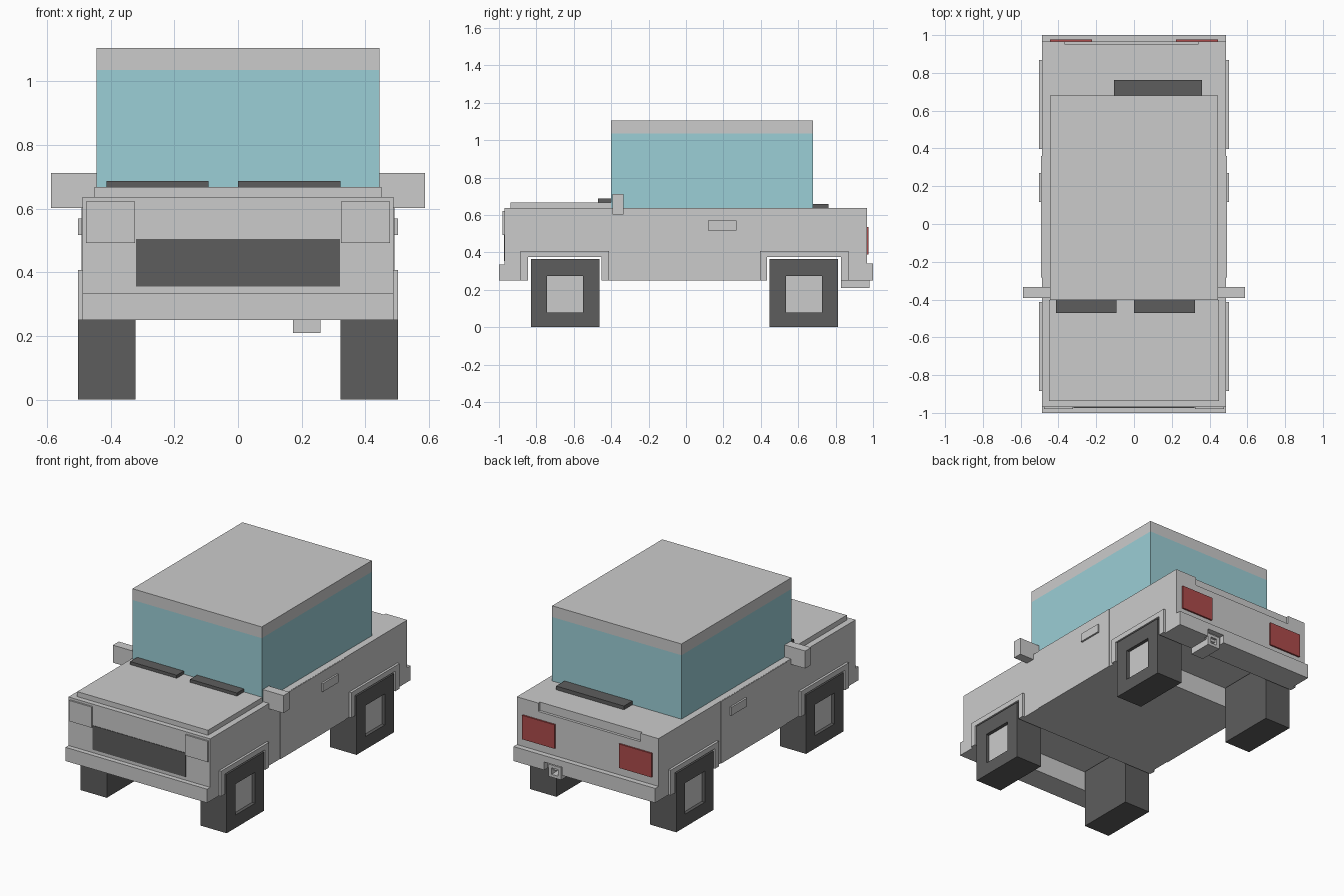
import bpy, bmesh

if "Cube" in bpy.data.objects:
    bpy.data.objects.remove(bpy.data.objects["Cube"])


def material(name, rgb):
    m = bpy.data.materials.new(name)
    m.diffuse_color = (*rgb, 1)
    m.use_nodes = True
    m.node_tree.nodes["Principled BSDF"].inputs["Base Color"].default_value = m.diffuse_color
    return m


DARK = material("dark_rubber", (0.11, 0.11, 0.11))
GLASS = material("blue_glass", (0.33, 0.62, 0.67))
RED = material("red_lens", (0.42, 0.07, 0.07))


def finish(name, bm, mat):
    bmesh.ops.recalc_face_normals(bm, faces=bm.faces)
    me = bpy.data.meshes.new(name)
    bm.to_mesh(me)
    bm.free()
    ob = bpy.data.objects.new(name, me)
    bpy.context.collection.objects.link(ob)
    if mat:
        me.materials.append(mat)
    return ob


def box(name, x, y, z, mat=None):
    """Box from (min, max) ranges."""
    bm = bmesh.new()
    bmesh.ops.create_cube(bm, size=1)
    for v in bm.verts:
        v.co = [r[0] if c < 0 else r[1] for c, r in zip(v.co, (x, y, z))]
    return finish(name, bm, mat)


def extrude(name, pts, axis, lo, hi, mat=None):
    """Closed profile pushed along x (points are y, z) or y (points are x, z)."""
    bm = bmesh.new()
    place = (lambda a, b: (lo, a, b)) if axis == 'x' else (lambda a, b: (a, lo, b))
    face = bm.faces.new([bm.verts.new(place(*p)) for p in pts])
    new = bmesh.ops.extrude_face_region(bm, geom=[face])['geom']
    step = (hi - lo, 0, 0) if axis == 'x' else (0, hi - lo, 0)
    bmesh.ops.translate(bm, vec=step, verts=[g for g in new if isinstance(g, bmesh.types.BMVert)])
    return finish(name, bm, mat)


def cut(ob, x, y, z):
    """Subtract a box from an object."""
    cutter = box("cutter", x, y, z)
    cutter.hide_render = True
    mod = ob.modifiers.new("cut", 'BOOLEAN')
    mod.operation, mod.solver, mod.object = 'DIFFERENCE', 'EXACT', cutter
    bpy.context.view_layer.objects.active = ob
    bpy.ops.object.modifier_apply(modifier=mod.name)
    bpy.data.objects.remove(cutter)


def sided(s, a, b):
    """x range on the right (s=1) or left (s=-1) side."""
    return (a, b) if s > 0 else (-b, -a)


W = 0.488                      # half width of body
FLOOR, DECK, WELL = 0.25, 0.637, 0.375
# name, wheel y, arch inner y, arch outer y
AXLES = [("front", (-0.83, -0.463), (-0.845, -0.452), (-0.884, -0.412)),
         ("rear", (0.447, 0.814), (0.432, 0.828), (0.396, 0.869))]

# body with wheel wells running across, and a notch above the tailgate
profile = [(-0.97, FLOOR)]
for _, _, (a, b), _ in AXLES:
    profile += [(a, FLOOR), (a, WELL), (b, WELL), (b, FLOOR)]
profile += [(0.967, FLOOR), (0.967, DECK), (-0.97, DECK)]
body = extrude("body", profile, 'x', -W, W)
cut(body, (-0.365, 0.34), (0.95, 1.1), (0.585, 0.8))

# bonnet, cabin glass and roof
box("bonnet", (-0.45, 0.45), (-0.938, -0.402), (DECK, 0.668))
box("cabin_glass", (-0.445, 0.445), (-0.402, 0.68), (DECK, 1.035), GLASS)
box("roof", (-0.445, 0.445), (-0.402, 0.68), (1.035, 1.105))

# bumpers, the rear one notched around the exhaust
box("front_bumper", (-W, W), (-1, -0.97), (FLOOR, 0.335))
extrude("rear_bumper", [(-W, FLOOR), (0.155, FLOOR), (0.155, 0.3), (0.276, 0.3), (0.276, FLOOR),
                        (W, FLOOR), (W, 0.34), (-W, 0.34)], 'y', 0.967, 1.0)

# square exhaust pipe
pipe = box("exhaust", (0.172, 0.259), (0.83, 0.982), (0.209, 0.285))
cut(pipe, (0.193, 0.238), (0.92, 1.1), (0.227, 0.267))

# grille and wipers
box("grille", (-0.32, 0.32), (-0.973, -0.96), (0.355, 0.505), DARK)
for i, x in enumerate([(-0.413, -0.092), (0.0, 0.322)]):
    box(f"front_wiper_{i + 1}", x, (-0.471, -0.402), (0.668, 0.687), DARK)
box("rear_wiper", (-0.107, 0.36), (0.68, 0.763), (DECK, 0.66), DARK)

# parts on both sides
for s, side in ((1, "right"), (-1, "left")):
    box(f"{side}_headlight", sided(s, 0.323, 0.477), (-0.98, -0.965), (0.493, 0.622))
    box(f"{side}_tail_light", sided(s, 0.222, 0.445), (0.96, 0.977), (0.388, 0.537), RED)
    box(f"{side}_mirror", sided(s, 0.445, 0.587), (-0.392, -0.334), (0.603, 0.712))
    box(f"{side}_door", sided(s, 0.47, 0.492), (-0.284, 0.36), (FLOOR, DECK - 0.001))
    box(f"{side}_door_handle", sided(s, 0.48, 0.503), (0.117, 0.27), (0.518, 0.57))
    for end, (w0, w1), (a, b), (c, d) in AXLES:
        extrude(f"{end}_{side}_arch", [(c, FLOOR), (a, FLOOR), (a, WELL), (b, WELL), (b, FLOOR),
                                       (d, FLOOR), (d, 0.407), (c, 0.407)],
                'x', s * 0.48, s * 0.503)
        # square tyre with a recessed hub
        mid = (w0 + w1) / 2
        tyre = box(f"{end}_{side}_tyre", sided(s, 0.322, 0.503), (w0, w1), (0, 0.366), DARK)
        cut(tyre, sided(s, 0.47, 0.6), (mid - 0.097, mid + 0.097), (0.08, 0.273))
        box(f"{end}_{side}_hub", sided(s, 0.46, 0.482), (mid - 0.097, mid + 0.097), (0.08, 0.273))
